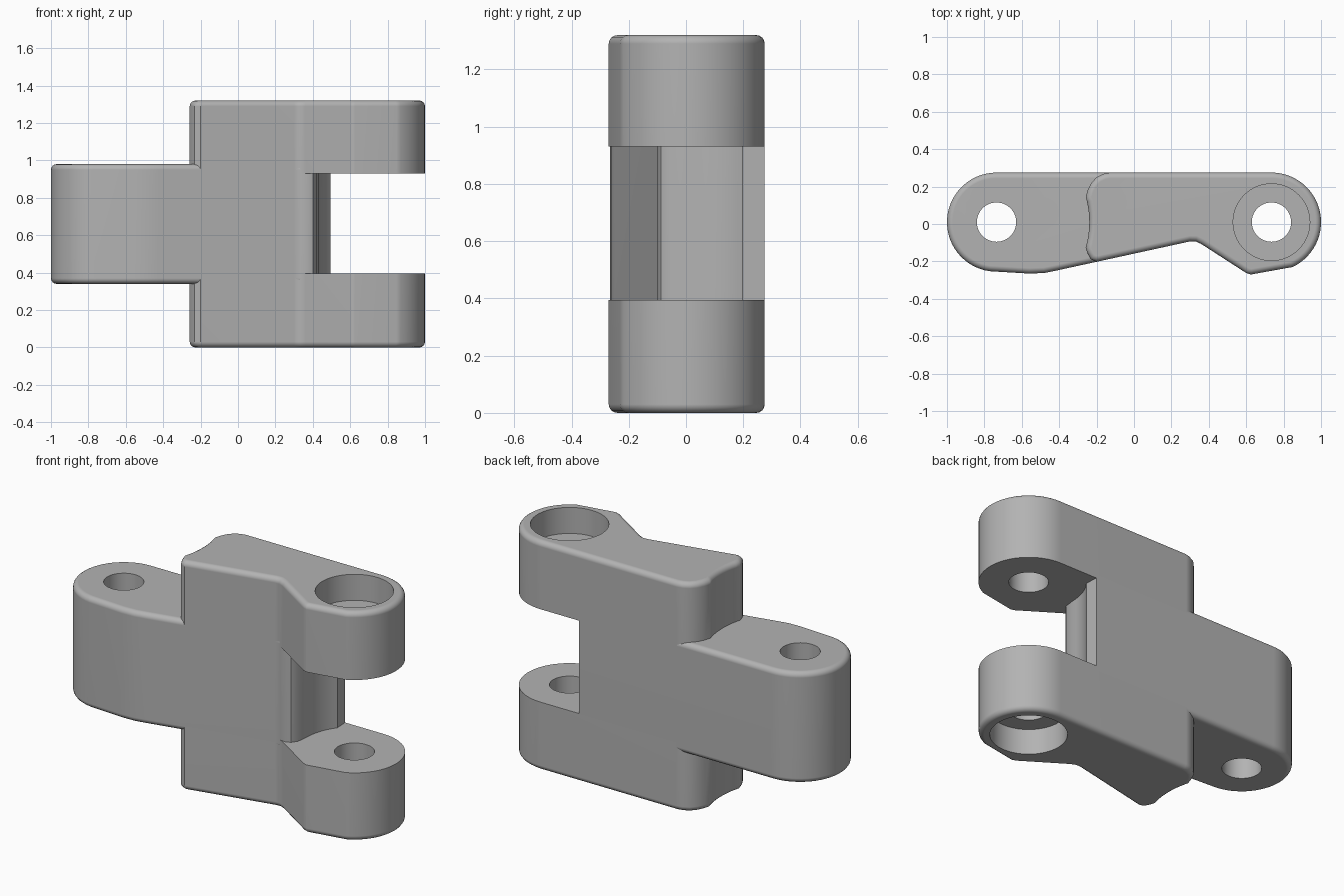
import bpy
import bmesh
from math import cos, sin, radians
from mathutils import Matrix

if "Cube" in bpy.data.objects:
    bpy.data.objects.remove(bpy.data.objects["Cube"], do_unlink=True)

HEIGHT = 1.32
PIN_X, PIN_Y, EYE_R = 0.735, 0.01, 0.265
PIN_HOLE_R, BORE_R, BORE_DEPTH = 0.105, 0.205, 0.15

# One steel-grey colour
steel = bpy.data.materials.new("steel_grey")
steel.use_nodes = True
GREY = (0.45, 0.45, 0.45, 1)
steel.diffuse_color = GREY
steel.node_tree.nodes["Principled BSDF"].inputs["Base Color"].default_value = GREY


def arc(cx, cy, r, start, end, steps):
    """Points along an arc, angles in degrees."""
    angles = [radians(start + (end - start) * i / steps) for i in range(steps + 1)]
    return [(cx + r * cos(a), cy + r * sin(a)) for a in angles]


def add_object(name, bm):
    bmesh.ops.recalc_face_normals(bm, faces=bm.faces[:])
    mesh = bpy.data.meshes.new(name)
    bm.to_mesh(mesh)
    bm.free()
    mesh.materials.append(steel)
    obj = bpy.data.objects.new(name, mesh)
    bpy.context.collection.objects.link(obj)
    return obj


def prism(name, outline, z0, z1, rounded):
    """Extrude an outline and round the rims at the given heights."""
    bm = bmesh.new()
    base = bm.faces.new([bm.verts.new((x, y, z0)) for x, y in outline])
    top = bmesh.ops.extrude_face_region(bm, geom=[base], use_keep_orig=True)["geom"]
    for v in top:
        if isinstance(v, bmesh.types.BMVert):
            v.co.z = z1
    bmesh.ops.recalc_face_normals(bm, faces=bm.faces[:])
    rims = [e for e in bm.edges
            if any(all(abs(v.co.z - z) < 1e-5 for v in e.verts) for z in rounded)]
    bmesh.ops.bevel(bm, geom=rims, offset=0.03, segments=4, profile=0.5,
                    affect='EDGES', clamp_overlap=False)
    return add_object(name, bm)


def drill(obj, x, r, z0, z1):
    """Cut a vertical round hole and discard the cutter."""
    bm = bmesh.new()
    bmesh.ops.create_cone(bm, cap_ends=True, segments=64, radius1=r, radius2=r,
                          depth=z1 - z0,
                          matrix=Matrix.Translation((x, PIN_Y, (z0 + z1) / 2)))
    cutter = add_object("drill_cutter", bm)
    cutter.hide_render = True
    mod = obj.modifiers.new("hole", 'BOOLEAN')
    mod.operation, mod.solver, mod.object = 'DIFFERENCE', 'EXACT', cutter
    bpy.context.view_layer.objects.active = obj
    bpy.ops.object.modifier_apply(modifier=mod.name)
    bpy.data.objects.remove(cutter, do_unlink=True)


def finish(obj):
    bpy.ops.object.select_all(action='DESELECT')
    obj.select_set(True)
    bpy.context.view_layer.objects.active = obj
    bpy.ops.object.shade_smooth_by_angle(angle=radians(32))
    mod = obj.modifiers.new("flat_caps", 'WEIGHTED_NORMAL')
    mod.keep_sharp = True


BACK = PIN_Y + EYE_R

# Middle lug with the pin eye, running into the hollowed web between the forks
lug_outline = (
    arc(-PIN_X, PIN_Y, EYE_R, 90, 262, 28)
    + [(-0.56, -0.265), (-0.48, -0.262), (-0.42, -0.25)]
    + [(0.30, -0.093), (0.335, -0.095), (0.37, -0.1), (0.40, -0.088), (0.422, -0.055)]
    + arc(PIN_X, PIN_Y, 0.305, 180, 142, 8)
    + [(0.49, BACK)]
)
lug = prism("middle_lug", lug_outline, 0.34, 0.98, (0.34, 0.98))
drill(lug, -PIN_X, PIN_HOLE_R, 0.2, 1.1)
finish(lug)

# Fork arms with a hollow inner end, a kinked front and a rounded tip
fork_outline = (
    [(-0.13, BACK), (-0.165, 0.268), (-0.2, 0.25), (-0.228, 0.22), (-0.246, 0.185)]
    + arc(-PIN_X, PIN_Y, 0.496, 16, -16, 10)
    + [(-0.247, -0.16), (-0.232, -0.188), (-0.2, -0.202)]
    + [(0.30, -0.093), (0.33, -0.093), (0.36, -0.107)]
    + [(0.60, -0.262), (0.625, -0.27)]
    + arc(PIN_X, PIN_Y, EYE_R, -65, 90, 28)
)
for name, z0, z1, outer, bore in (
        ("lower_fork", 0, 0.395, 0, (-0.1, BORE_DEPTH)),
        ("upper_fork", 0.93, HEIGHT, HEIGHT, (HEIGHT - BORE_DEPTH, HEIGHT + 0.1))):
    fork = prism(name, fork_outline, z0, z1, (outer,))
    drill(fork, PIN_X, BORE_R, *bore)
    drill(fork, PIN_X, PIN_HOLE_R, z0 - 0.1, z1 + 0.1)
    finish(fork)
